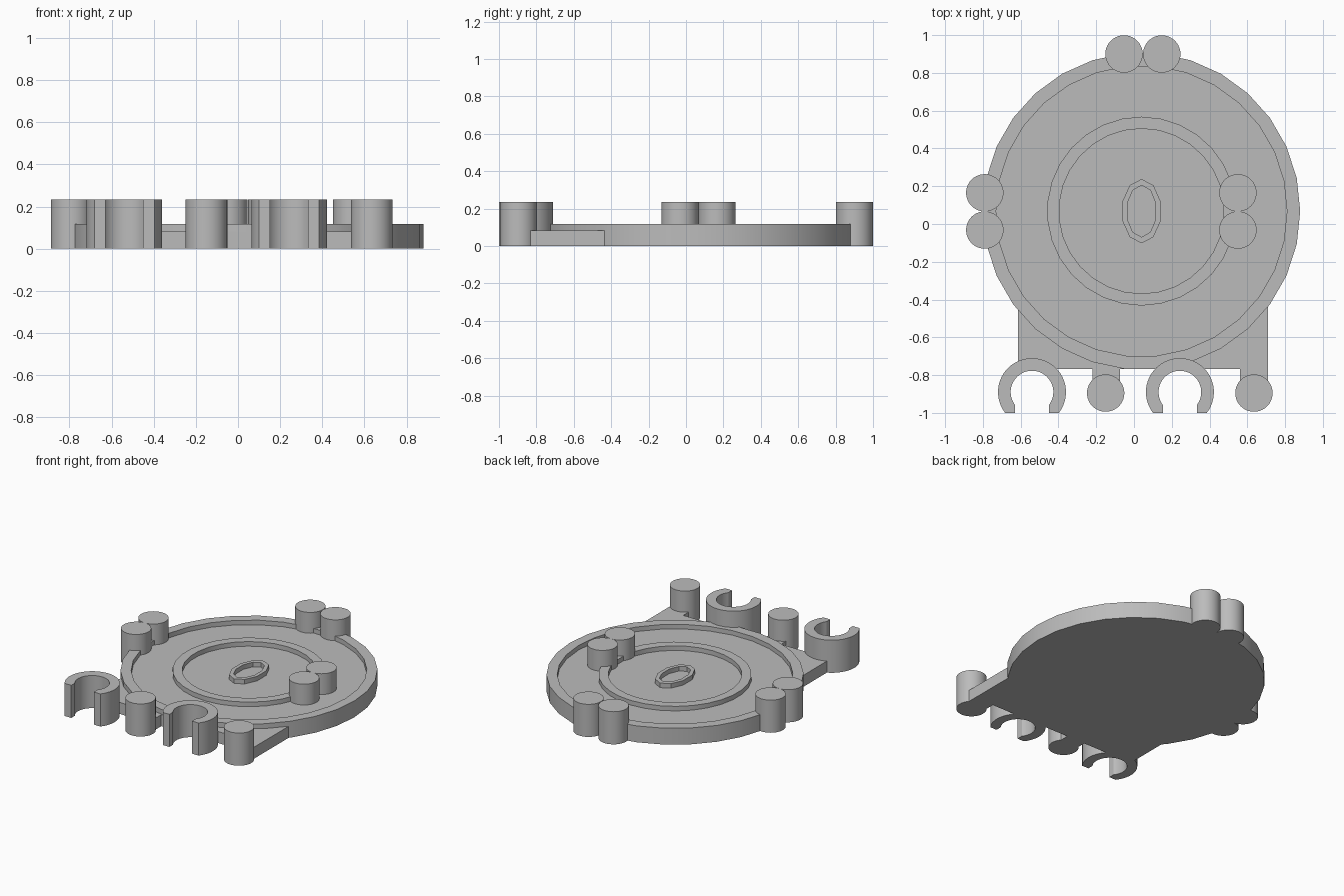
import bpy, bmesh
from math import sin, cos, pi, radians, asin

if "Cube" in bpy.data.objects:
    bpy.data.objects.remove(bpy.data.objects["Cube"], do_unlink=True)

grey = bpy.data.materials.new("plain grey")
grey.use_nodes = True
colour = (0.5, 0.5, 0.5, 1)
grey.diffuse_color = colour
grey.node_tree.nodes["Principled BSDF"].inputs["Base Color"].default_value = colour

TOP, RIM, FLOOR, PLATE = 0.235, 0.118, 0.085, 0.083
SUNK = 0.06
CX, CY = 0.04, 0.068


def ellipse(rx, ry, n, turn=0.0):
    return [(rx * cos(turn + 2 * pi * i / n), ry * sin(turn + 2 * pi * i / n)) for i in range(n)]


def arc(r, start, end, n):
    return [(r * cos(start + (end - start) * i / n), r * sin(start + (end - start) * i / n))
            for i in range(n + 1)]


def loft(name, loops, x=0.0, y=0.0, cap=True):
    """Join a stack of (outline, height) loops with walls, optionally capping the ends."""
    bm = bmesh.new()
    rows = [[bm.verts.new((px, py, z)) for px, py in pts] for pts, z in loops]
    n = len(rows[0])
    for low, high in zip(rows, rows[1:]):
        for i in range(n):
            j = (i + 1) % n
            bm.faces.new((low[i], low[j], high[j], high[i]))
    if cap:
        bm.faces.new(rows[0][::-1])
        bm.faces.new(rows[-1])
    mesh = bpy.data.meshes.new(name)
    bm.to_mesh(mesh)
    bm.free()
    mesh.materials.append(grey)
    obj = bpy.data.objects.new(name, mesh)
    obj.location = (x, y, 0)
    bpy.context.collection.objects.link(obj)
    bpy.ops.object.select_all(action="DESELECT")
    obj.select_set(True)
    bpy.context.view_layer.objects.active = obj
    bpy.ops.object.shade_smooth_by_angle(angle=radians(30))
    return obj


def block(name, x0, x1, y0, y1, height):
    pts = [(x0, y0), (x1, y0), (x1, y1), (x0, y1)]
    return loft(name, [(pts, 0), (pts, height)])


def ridge(name, outer, inner):
    return loft(name, [(outer, SUNK), (outer, RIM), (inner, RIM), (inner, SUNK)], CX, CY, cap=False)


# Round tray with a raised rim
outer, inner = ellipse(0.84, 0.84, 30), ellipse(0.77, 0.77, 30)
loft("tray", [(outer, 0), (outer, RIM), (inner, RIM), (inner, FLOOR)], CX, CY)

# Raised ring and small oval hub on the tray floor
ridge("middle_ring", ellipse(0.5, 0.5, 30, pi / 30), ellipse(0.437, 0.437, 30, pi / 30))
ridge("oval_hub", ellipse(0.106, 0.17, 10, pi / 2), ellipse(0.079, 0.137, 10, pi / 2))

# Front mounting plate and the tabs that carry the front pegs
block("front_plate", -0.615, 0.71, -0.768, -0.4, PLATE)
FRONT_Y = -0.895
for side, x0, x1 in (("right", -0.22, -0.075), ("left", 0.56, 0.71)):
    block("peg_tab_" + side, x0, x1, FRONT_Y, -0.75, PLATE)

# Pegs: pairs at the back, the right and on the floor, singles in front
pegs = {
    "back": [(-0.053, 0.9), (0.147, 0.9)],
    "right": [(-0.79, 0.165), (-0.79, -0.032)],
    "inner": [(0.55, 0.165), (0.55, -0.032)],
    "front": [(-0.15, FRONT_Y), (0.635, FRONT_Y)],
}
circle = ellipse(0.099, 0.099, 40)
for place, spots in pegs.items():
    base = SUNK if place == "inner" else 0
    for k, (x, y) in enumerate(spots):
        loft(f"{place}_peg_{k + 1}", [(circle, base), (circle, TOP)], x, y)

# Open clips facing the front
R_OUT, R_IN, SLOT, CUT = 0.18, 0.113, 0.09, 0.11
a = asin(CUT / R_OUT)
b = pi / 2 - asin(SLOT / R_IN)
clip = (arc(R_OUT, -a, pi + a, 36) + [(-SLOT, -CUT)]
        + arc(R_IN, pi + b, -b, 36) + [(SLOT, -CUT)])
for side, x in (("right", -0.54), ("left", 0.243)):
    loft("clip_" + side, [(clip, 0), (clip, TOP)], x, -0.89)
